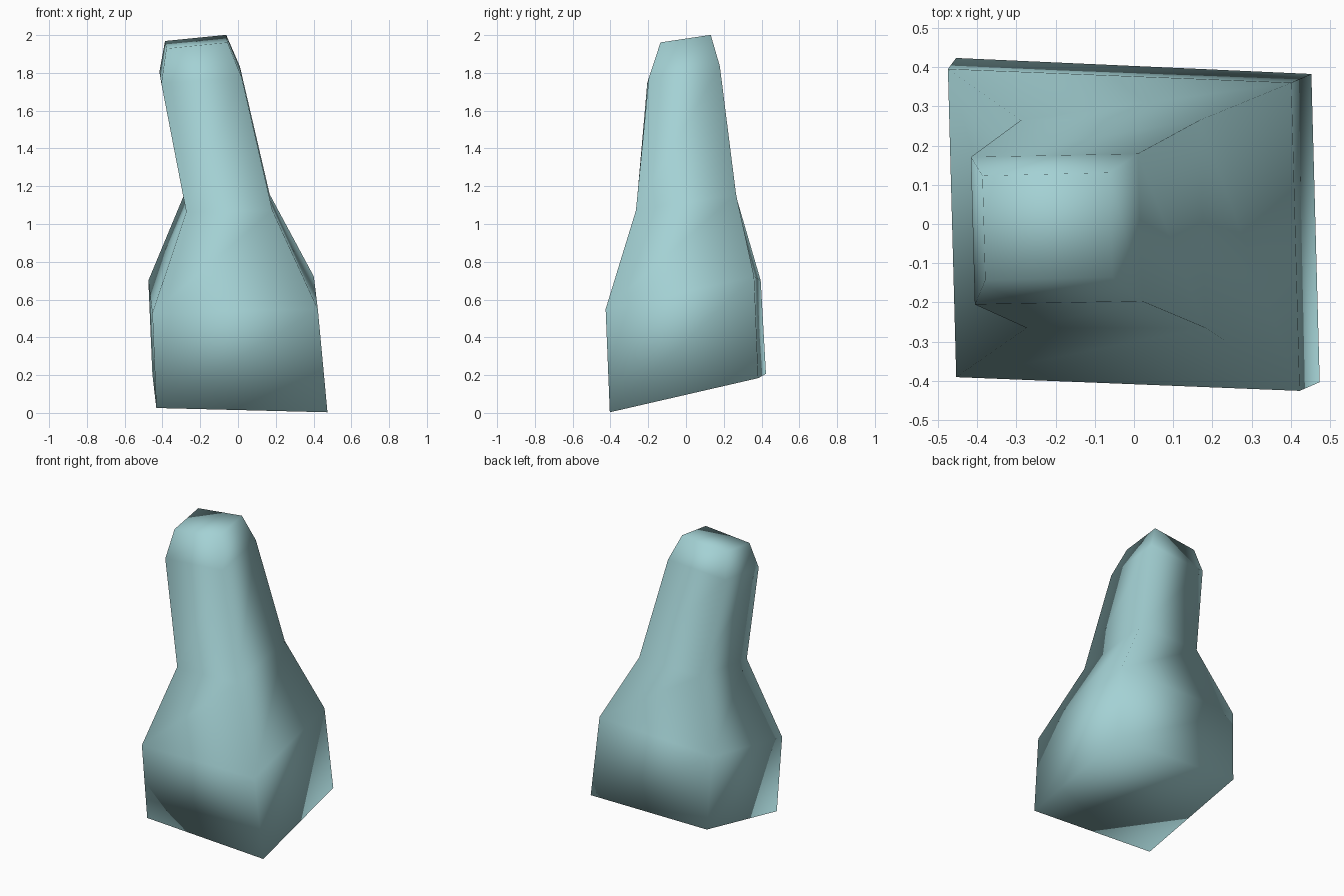
import bpy
import bmesh

cube = bpy.data.objects.get("Cube")
if cube:
    bpy.data.objects.remove(cube, do_unlink=True)

SKEW = 0.027  # sideways lean of the depth axis
CORNERS = ((-1, -1), (1, -1), (1, 1), (-1, 1))

# Square sections from base to tip:
# (centre, half width, half depth, roll, pitch, yaw)
sections = [
    ((0.01, 0.01, 0.105), 0.453, 0.393, -0.025, 0.23, -0.045),   # base
    ((-0.026, -0.015, 0.625), 0.438, 0.393, 0.025, 0.22, -0.04), # shoulder
    ((-0.053, 0, 1.11), 0.228, 0.265, 0.02, 0.16, 0),            # neck
    ((-0.198, -0.013, 1.79), 0.213, 0.188, 0.07, 0.16, 0.02),    # upper neck
    ((-0.221, -0.006, 1.965), 0.162, 0.133, 0.1, 0.15, 0.025),   # tip
]


def add_ring(bm, centre, width, depth, roll, pitch, yaw):
    """One tilted four-sided section."""
    cx, cy, cz = centre
    ring = []
    for sx, sy in CORNERS:
        a, b = sx * width, sy * depth
        ring.append(bm.verts.new((cx + a - SKEW * b,
                                  cy + b + yaw * a,
                                  cz + roll * a + pitch * b)))
    return ring


# Material
glass = bpy.data.materials.new("pale_teal")
colour = (0.37, 0.64, 0.66, 1)
glass.diffuse_color = colour
glass.use_nodes = True
glass.node_tree.nodes["Principled BSDF"].inputs["Base Color"].default_value = colour

# Body: skin the sections and close both ends
bm = bmesh.new()
rings = [add_ring(bm, *s) for s in sections]
for low, high in zip(rings, rings[1:]):
    for i in range(4):
        j = (i + 1) % 4
        bm.faces.new((low[i], low[j], high[j], high[i]))
bm.faces.new(rings[0][::-1])
bm.faces.new(rings[-1])
bmesh.ops.recalc_face_normals(bm, faces=bm.faces)
for face in bm.faces:
    face.smooth = True

mesh = bpy.data.meshes.new("bottle_body")
bm.to_mesh(mesh)
bm.free()
mesh.materials.append(glass)
body = bpy.data.objects.new("bottle_body", mesh)
bpy.context.collection.objects.link(body)
